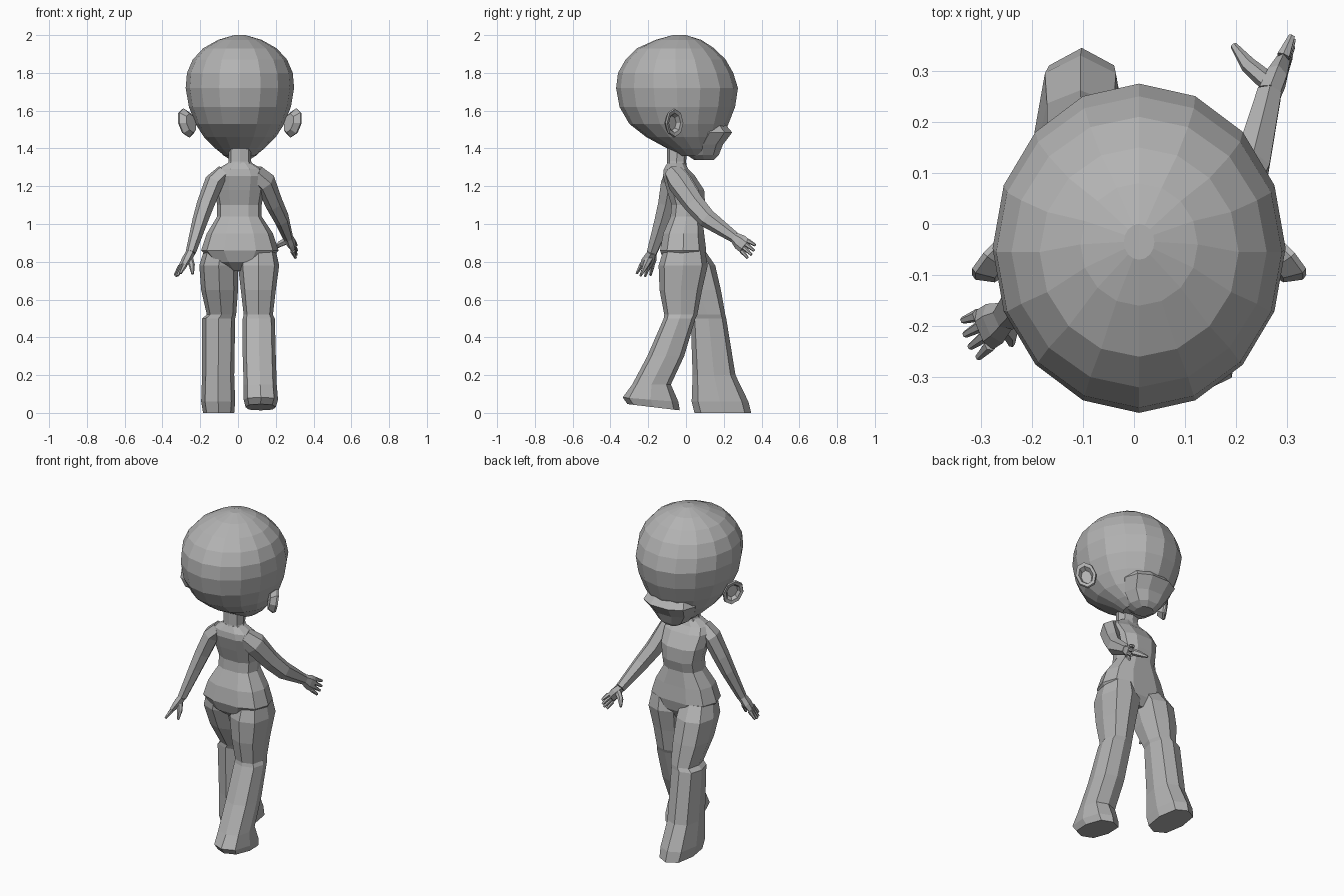
import bpy, bmesh, math
from mathutils import Vector

grey = bpy.data.materials.new("plain grey")
grey.diffuse_color = (0.45, 0.45, 0.45, 1)


def skin(name, rings):
    """Flat-shaded solid through a list of equal-sized vertex rings."""
    bm = bmesh.new()
    rows = [[bm.verts.new(p) for p in ring] for ring in rings]
    n = len(rows[0])
    for a, b in zip(rows, rows[1:]):
        for i in range(n):
            j = (i + 1) % n
            bm.faces.new((a[i], a[j], b[j], b[i]))
    bm.faces.new(rows[0][::-1])
    bm.faces.new(rows[-1])
    bmesh.ops.recalc_face_normals(bm, faces=bm.faces)
    mesh = bpy.data.meshes.new(name)
    bm.to_mesh(mesh)
    bm.free()
    mesh.materials.append(grey)
    obj = bpy.data.objects.new(name, mesh)
    bpy.context.collection.objects.link(obj)
    return obj


def unit_ring(n, power=1.0):
    pts = []
    for i in range(n):
        a = 2 * math.pi * i / n
        c, s = math.cos(a), math.sin(a)
        pts.append((math.copysign(abs(c) ** power, c), math.copysign(abs(s) ** power, s)))
    return pts


def stack(name, rows, n=8, power=0.75):
    """Horizontal rings: z, x min, x max, y min, y max, optional slope along y."""
    rings = []
    for z, x0, x1, y0, y1, *slope in rows:
        k = slope[0] if slope else 0
        rings.append([((x0 + x1) / 2 + c * (x1 - x0) / 2,
                       (y0 + y1) / 2 + s * (y1 - y0) / 2,
                       z + k * s * (y1 - y0) / 2) for c, s in unit_ring(n, power)])
    return skin(name, rings)


def tube(name, path, radii, wide, n=6):
    """Limb along a path; radii are (along the wide direction, across it)."""
    pts = [Vector(p) for p in path]
    wide = Vector(wide)
    rings = []
    for i, (p, (ru, rv)) in enumerate(zip(pts, radii)):
        d = (pts[min(i + 1, len(pts) - 1)] - pts[max(i - 1, 0)]).normalized()
        u = (wide - d * wide.dot(d)).normalized()
        v = d.cross(u)
        rings.append([p + u * c * ru + v * s * rv for c, s in unit_ring(n)])
    return skin(name, rings)


# Head, with the face towards +y
stack("head", [
    (1.36, -0.07, 0.09, -0.04, 0.13), (1.40, -0.12, 0.14, -0.10, 0.16),
    (1.46, -0.18, 0.20, -0.21, 0.19), (1.53, -0.225, 0.245, -0.30, 0.225),
    (1.62, -0.26, 0.28, -0.352, 0.26), (1.72, -0.277, 0.297, -0.37, 0.275),
    (1.80, -0.27, 0.29, -0.36, 0.25), (1.87, -0.24, 0.26, -0.32, 0.21),
    (1.93, -0.185, 0.205, -0.26, 0.15), (1.975, -0.105, 0.125, -0.16, 0.08),
    (2.0, -0.02, 0.04, -0.07, 0.0)], 16, 1.0)

# Muzzle and chin
stack("muzzle", [
    (1.34, -0.04, 0.06, 0.04, 0.15), (1.365, -0.08, 0.10, 0.0, 0.177),
    (1.42, -0.12, 0.14, -0.02, 0.20), (1.485, -0.15, 0.17, 0.0, 0.25),
    (1.53, -0.13, 0.15, 0.0, 0.21)], 10, 0.85)

# Ears: cupped discs that flare outward at the back
for side, label in ((1, "right"), (-1, "left")):
    rings = []
    for size, depth in ((0.65, -0.025), (1.0, 0.01), (0.95, 0.022), (0.68, 0.018), (0.5, -0.008)):
        ring = []
        for c, s in unit_ring(8):
            a, h = c * 0.06 * size, s * 0.077 * size
            x = 0.275 + a * 0.65 + depth * 0.7 + 0.2 * h
            ring.append((0.01 + side * x, -0.07 - a * 0.75 + depth * 0.6, 1.535 + h))
        rings.append(ring)
    skin(label + "_ear", rings)

# Neck and torso
stack("neck", [(1.27, -0.08, 0.10, -0.11, 0.01), (1.33, -0.05, 0.07, -0.10, 0.0),
               (1.42, -0.05, 0.07, -0.10, 0.01)])
stack("torso", [
    (0.75, -0.06, 0.08, -0.06, 0.07), (0.80, -0.14, 0.16, -0.12, 0.10),
    (0.86, -0.195, 0.215, -0.142, 0.112), (0.95, -0.165, 0.185, -0.125, 0.10),
    (1.04, -0.11, 0.125, -0.085, 0.09), (1.10, -0.11, 0.125, -0.08, 0.105),
    (1.18, -0.125, 0.14, -0.105, 0.10), (1.255, -0.13, 0.15, -0.125, 0.05),
    (1.29, -0.11, 0.13, -0.12, 0.015), (1.325, -0.05, 0.07, -0.10, -0.005)], 10)

# Trailing leg with lifted heel, and leading leg
stack("right_leg", [
    (0.86, 0.02, 0.20, -0.12, 0.10), (0.78, 0.0, 0.218, -0.145, 0.115),
    (0.65, 0.015, 0.20, -0.14, 0.085), (0.52, 0.03, 0.185, -0.115, 0.06),
    (0.50, 0.025, 0.195, -0.118, 0.05), (0.30, 0.025, 0.20, -0.205, -0.01),
    (0.15, 0.03, 0.205, -0.285, -0.08), (0.07, 0.03, 0.212, -0.335, -0.04, -0.08),
    (0.03, 0.04, 0.20, -0.31, -0.033, -0.12)])
stack("left_leg", [
    (0.86, -0.18, 0.0, -0.10, 0.10), (0.78, -0.205, 0.0, -0.10, 0.155),
    (0.65, -0.195, 0.0, -0.05, 0.185), (0.52, -0.165, -0.01, 0.02, 0.208),
    (0.50, -0.19, -0.015, 0.025, 0.213), (0.20, -0.19, -0.02, 0.035, 0.262),
    (0.06, -0.195, -0.015, 0.03, 0.33), (0.0, -0.185, -0.02, 0.045, 0.345)])


def arm(label, path, spread, tip, thumb):
    """Arm tube, palm, four fingers fanned along spread, and a thumb."""
    tube(label + "_arm", path, [(0.05, 0.05), (0.065, 0.05), (0.056, 0.046),
                                (0.05, 0.04), (0.03, 0.027)], spread)
    wrist, tip, spread = Vector(path[-1]), Vector(tip), Vector(spread).normalized()
    knuckle = wrist.lerp(tip, 0.55)
    tube(label + "_palm", [wrist, wrist.lerp(tip, 0.3), knuckle],
         [(0.028, 0.025), (0.042, 0.023), (0.042, 0.016)], spread)
    for i in range(4):
        k = (i - 1.5) * 0.021
        end = tip + spread * k * 1.25 - (tip - wrist) * abs(i - 1.5) * 0.07
        tube(f"{label}_finger_{i + 1}", [knuckle + spread * k, end],
             [(0.013, 0.014), (0.007, 0.007)], spread)
    tube(label + "_thumb", [wrist.lerp(tip, 0.15), wrist.lerp(Vector(thumb), 0.6), thumb],
         [(0.022, 0.02), (0.017, 0.016), (0.007, 0.007)], spread)


arm("right", [(0.09, -0.065, 1.27), (0.145, -0.04, 1.225), (0.19, 0.04, 1.11),
              (0.23, 0.11, 1.03), (0.265, 0.255, 0.93)],
    (0.05, 0.5, 0.83), (0.312, 0.358, 0.845), (0.195, 0.35, 0.87))
arm("left", [(-0.07, -0.065, 1.27), (-0.125, -0.07, 1.225), (-0.17, -0.095, 1.11),
             (-0.20, -0.12, 1.02), (-0.25, -0.18, 0.85)],
    (0.35, -0.85, 0.1), (-0.328, -0.23, 0.72), (-0.24, -0.235, 0.735))
